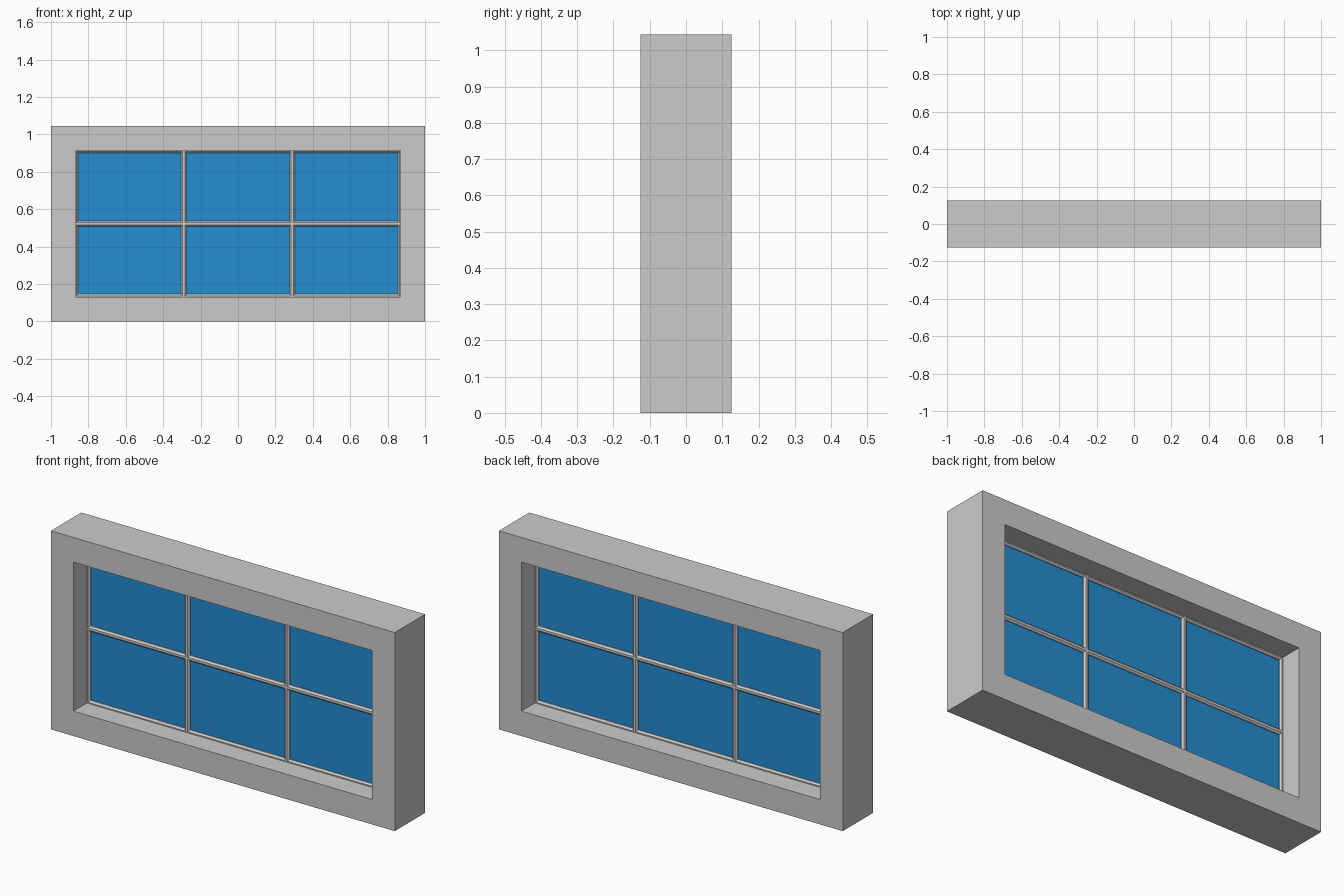
import bpy, bmesh, math
from mathutils import Matrix

if "Cube" in bpy.data.objects:
    bpy.data.objects.remove(bpy.data.objects["Cube"])

W, H, D = 1.0, 1.044, 0.126       # half width, height, half depth
OX, Z0, Z1 = 0.869, 0.131, 0.914  # opening half width, bottom, top
R = 0.0145                        # half width of the glazing bars


def material(name, rgb):
    m = bpy.data.materials.new(name)
    m.diffuse_color = (*rgb, 1)
    m.use_nodes = True
    m.node_tree.nodes["Principled BSDF"].inputs["Base Color"].default_value = m.diffuse_color
    return m


grey = material("grey frame", (0.60, 0.60, 0.60))
blue = material("blue glass", (0.018, 0.266, 0.65))


def finish(name, bm, mat):
    bmesh.ops.recalc_face_normals(bm, faces=bm.faces[:])
    me = bpy.data.meshes.new(name)
    bm.to_mesh(me)
    bm.free()
    me.materials.append(mat)
    ob = bpy.data.objects.new(name, me)
    bpy.context.collection.objects.link(ob)
    return ob


def rect(x, z0, z1):
    return [(-x, z0), (x, z0), (x, z1), (-x, z1)]


# Outer frame: rectangular ring with depth
bm = bmesh.new()
rings = [[bm.verts.new((x, y, z)) for x, z in pts]
         for pts, y in ((rect(W, 0, H), -D), (rect(W, 0, H), D),
                        (rect(OX, Z0, Z1), D), (rect(OX, Z0, Z1), -D))]
for a, b in zip(rings, rings[1:] + rings[:1]):
    for i in range(4):
        j = (i + 1) % 4
        bm.faces.new((a[i], a[j], b[j], b[i]))
finish("outer_frame", bm, grey)


# Eight-sided bars, flats facing front and back
def bar(name, x, z, length, horizontal):
    bm = bmesh.new()
    turn = Matrix.Rotation(math.pi / 8, 4, 'Z')
    if horizontal:
        turn = Matrix.Rotation(math.pi / 2, 4, 'Y') @ turn
    bmesh.ops.create_cone(bm, cap_ends=True, segments=8,
                          radius1=R / math.cos(math.pi / 8),
                          radius2=R / math.cos(math.pi / 8), depth=length,
                          matrix=Matrix.Translation((x, 0, z)) @ turn)
    finish(name, bm, grey)


zm = (Z0 + Z1) / 2
for i, z in enumerate((Z0, zm, Z1)):
    bar(f"horizontal_bar_{i + 1}", 0, z, 2 * OX, True)
for i in range(4):
    bar(f"vertical_bar_{i + 1}", -OX + i * 2 * OX / 3, zm, Z1 - Z0, False)

# Glass pane in the middle of the depth
bm = bmesh.new()
bmesh.ops.create_cube(bm, size=1, matrix=Matrix.Translation((0, 0, zm))
                      @ Matrix.Diagonal((2 * OX, 0.004, Z1 - Z0, 1)))
finish("glass_pane", bm, blue)
